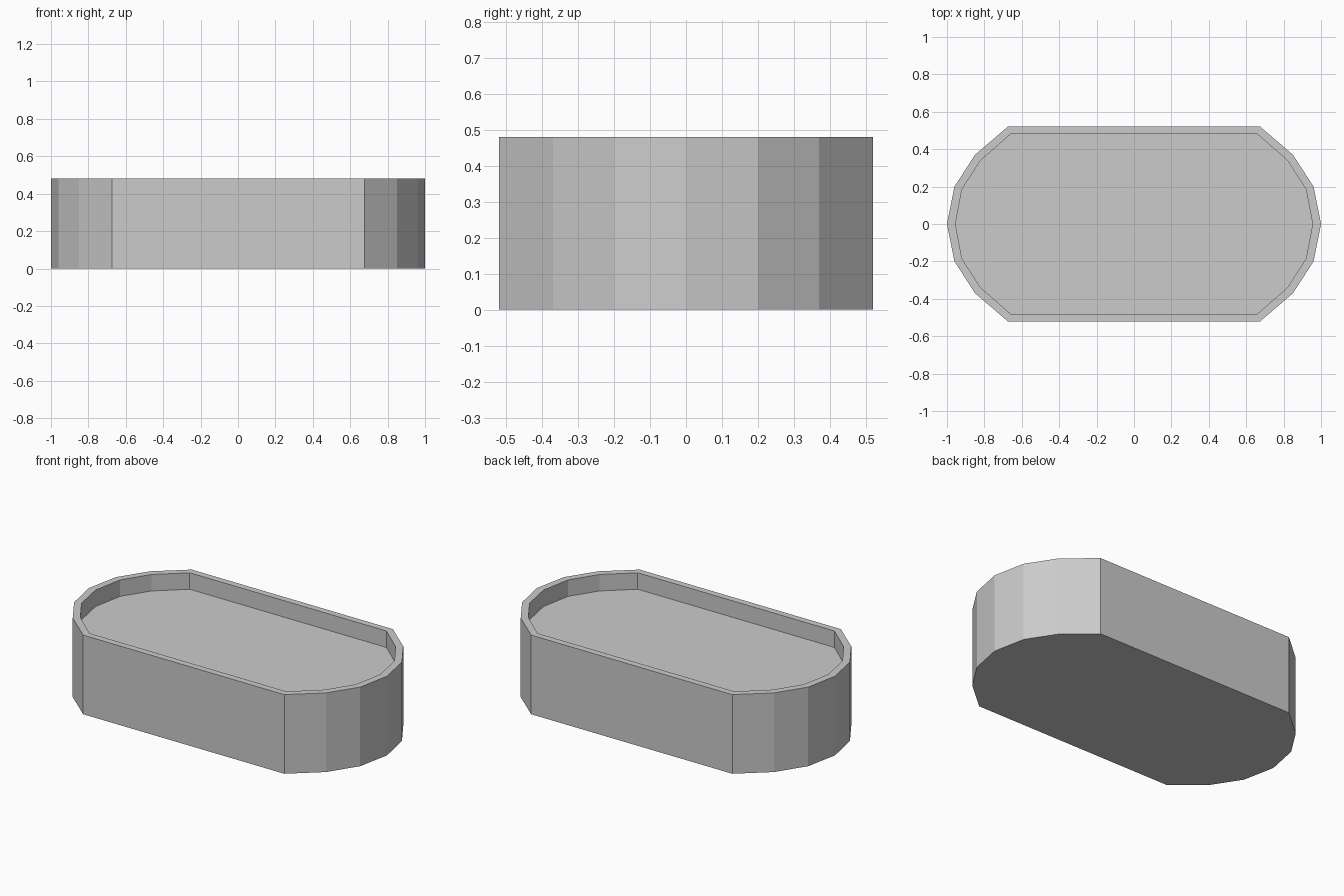
import bpy
import bmesh

cube = bpy.data.objects.get("Cube")
if cube:
    bpy.data.objects.remove(cube, do_unlink=True)

HEIGHT = 0.48
FLOOR = 0.38


def make_material(name, color):
    mat = bpy.data.materials.new(name)
    mat.use_nodes = True
    mat.diffuse_color = color
    mat.node_tree.nodes["Principled BSDF"].inputs["Base Color"].default_value = color
    return mat


def full_outline(quarter):
    """Mirror a quarter outline (starting on the x axis) into a closed loop."""
    half = quarter + [(-x, y) for x, y in reversed(quarter)]
    return half + [(x, -y) for x, y in reversed(half[1:-1])]


outer = full_outline([(1.0, 0.0), (0.96, 0.2), (0.85, 0.37), (0.675, 0.52)])
inner = full_outline([(0.955, 0.0), (0.92, 0.185), (0.82, 0.34), (0.66, 0.48)])

# Tray body: outer wall, flat rim, inner wall
bm = bmesh.new()
rings = [[bm.verts.new((x, y, z)) for x, y in outline]
         for outline, z in ((outer, 0), (outer, HEIGHT), (inner, HEIGHT), (inner, FLOOR))]
for low, high in zip(rings, rings[1:]):
    for i in range(len(low)):
        j = (i + 1) % len(low)
        bm.faces.new((low[i], low[j], high[j], high[i]))

# Underside and recessed floor
bm.faces.new(list(reversed(rings[0])))
bm.faces.new(rings[-1])
bmesh.ops.recalc_face_normals(bm, faces=bm.faces)

mesh = bpy.data.meshes.new("tray_body")
bm.to_mesh(mesh)
bm.free()
mesh.materials.append(make_material("light grey", (0.6, 0.6, 0.6, 1)))
tray = bpy.data.objects.new("tray_body", mesh)
bpy.context.collection.objects.link(tray)
